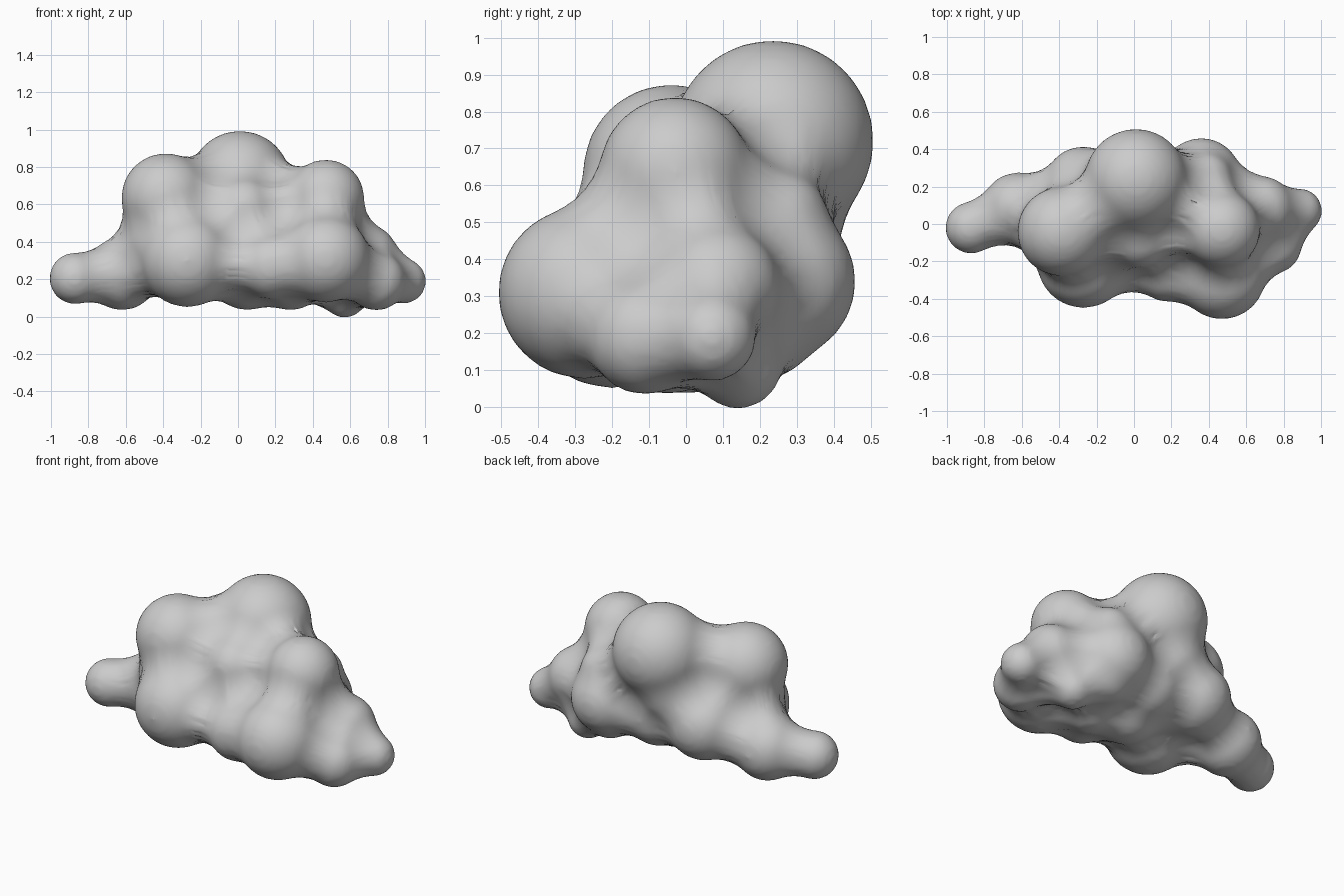
import bpy
import bmesh
from mathutils import Matrix

if "Cube" in bpy.data.objects:
    bpy.data.objects.remove(bpy.data.objects["Cube"])

# Puffs of the cloud: x, y, z, radius
PUFFS = [
    # crown
    (0.01, 0.235, 0.72, 0.27), (-0.385, -0.04, 0.635, 0.235), (0.47, -0.03, 0.635, 0.20),
    (-0.20, 0.07, 0.68, 0.17),
    # front lobes
    (-0.27, -0.20, 0.30, 0.245), (0.47, -0.275, 0.31, 0.23), (0.18, -0.24, 0.27, 0.17),
    (0.03, -0.06, 0.57, 0.17),
    # core
    (0.00, 0.05, 0.45, 0.28), (0.05, 0.00, 0.25, 0.21), (0.28, -0.05, 0.22, 0.18),
    (-0.40, -0.05, 0.40, 0.20), (0.48, -0.04, 0.43, 0.19),
    # back lobes
    (-0.27, 0.20, 0.33, 0.21), (0.36, 0.245, 0.34, 0.21), (0.38, 0.24, 0.50, 0.14),
    (0.38, 0.20, 0.24, 0.16), (0.06, 0.17, 0.31, 0.20), (-0.07, 0.24, 0.50, 0.18),
    # left and right tails
    (-0.62, 0.08, 0.23, 0.19), (-0.87, -0.02, 0.205, 0.13),
    (0.68, 0.08, 0.32, 0.17), (0.74, -0.11, 0.19, 0.15), (0.885, 0.07, 0.19, 0.11),
    # underside bump
    (0.57, 0.14, 0.115, 0.11),
]
GROW = 0.1      # puffs are swollen, fused, then drawn back in to round the creases
SOFTEN = 0.0014  # makes up for the shrinkage of smoothing

# Overlapping swollen spheres in one mesh
bm = bmesh.new()
for x, y, z, r in PUFFS:
    bmesh.ops.create_icosphere(bm, subdivisions=4, radius=r + GROW + SOFTEN / r,
                               matrix=Matrix.Translation((x, y, z)))
mesh = bpy.data.meshes.new("cloud")
bm.to_mesh(mesh)
bm.free()
cloud = bpy.data.objects.new("cloud", mesh)
bpy.context.collection.objects.link(cloud)


def add_smooth(name, iterations):
    smooth = cloud.modifiers.new(name, 'SMOOTH')
    smooth.factor = 0.5
    smooth.iterations = iterations


# Fuse the puffs, then draw the skin back in with wide soft creases
fuse = cloud.modifiers.new("fuse", 'REMESH')
fuse.mode = 'VOXEL'
fuse.voxel_size = 0.025
add_smooth("soften creases", 12)
shrink = cloud.modifiers.new("draw in", 'DISPLACE')
shrink.direction = 'NORMAL'
shrink.mid_level = 0
shrink.strength = -GROW
add_smooth("soften skin", 6)

bpy.ops.object.select_all(action='DESELECT')
cloud.select_set(True)
bpy.context.view_layer.objects.active = cloud
for name in [m.name for m in cloud.modifiers]:
    bpy.ops.object.modifier_apply(modifier=name)
bpy.ops.object.shade_smooth()

# Plain light grey
grey = bpy.data.materials.new("light grey")
grey.use_nodes = True
colour = (0.6, 0.6, 0.6, 1)
grey.diffuse_color = colour
grey.node_tree.nodes["Principled BSDF"].inputs["Base Color"].default_value = colour
cloud.data.materials.clear()
cloud.data.materials.append(grey)
